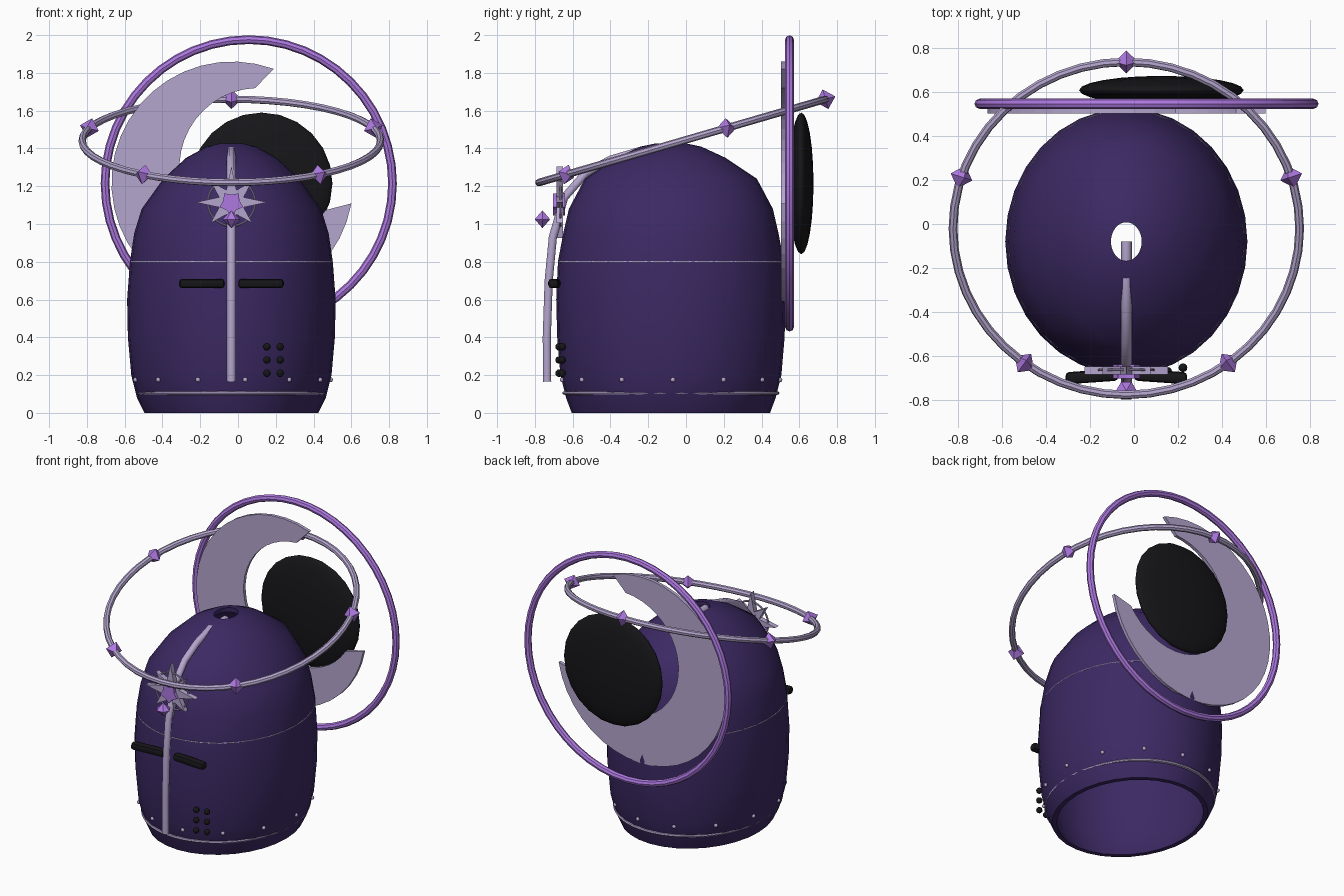
import bpy, bmesh
from math import sin, cos, pi, radians
from mathutils import Matrix

if "Cube" in bpy.data.objects:
    bpy.data.objects.remove(bpy.data.objects["Cube"])

CX, CY = -0.035, -0.08          # helmet axis


def material(name, rgb):
    m = bpy.data.materials.new(name)
    m.diffuse_color = (*rgb, 1)
    m.use_nodes = True
    m.node_tree.nodes["Principled BSDF"].inputs["Base Color"].default_value = m.diffuse_color
    return m


INDIGO = material("indigo", (0.045, 0.022, 0.125))
LILAC = material("lilac", (0.46, 0.38, 0.62))
VIOLET = material("violet", (0.42, 0.19, 0.75))
BLACK = material("black", (0.008, 0.008, 0.01))


def from_bmesh(name, bm, mat, smooth=None):
    bmesh.ops.recalc_face_normals(bm, faces=bm.faces)
    me = bpy.data.meshes.new(name)
    bm.to_mesh(me)
    bm.free()
    ob = bpy.data.objects.new(name, me)
    bpy.context.collection.objects.link(ob)
    me.materials.append(mat)
    if smooth:
        finish(ob, smooth)
    return ob


def finish(ob, angle):
    bpy.ops.object.select_all(action='DESELECT')
    ob.select_set(True)
    bpy.context.view_layer.objects.active = ob
    bpy.ops.object.shade_smooth_by_angle(angle=radians(angle))


def torus(name, loc, major, minor, mat, rot=(0, 0, 0), scale=(1, 1, 1), segs=48):
    bpy.ops.mesh.primitive_torus_add(location=loc, rotation=rot, major_radius=major,
                                     minor_radius=minor, major_segments=segs, minor_segments=8)
    ob = bpy.context.object
    ob.name, ob.scale = name, scale
    ob.data.materials.append(mat)
    finish(ob, 30)
    return ob


def ball(name, loc, size, mat, segs=12, rings=8):
    bm = bmesh.new()
    bmesh.ops.create_uvsphere(bm, u_segments=segs, v_segments=rings, radius=1)
    ob = from_bmesh(name, bm, mat, 60)
    ob.location, ob.scale = loc, size
    return ob


def gem(name, loc, r, rot=(0, 0, 0), segs=4):
    """Faceted double pyramid."""
    bm = bmesh.new()
    ring = [bm.verts.new((r * cos(2 * pi * i / segs), r * sin(2 * pi * i / segs), 0)) for i in range(segs)]
    for z in (-r, r):
        tip = bm.verts.new((0, 0, z))
        for i in range(segs):
            bm.faces.new((ring[i], ring[(i + 1) % segs], tip))
    ob = from_bmesh(name, bm, VIOLET)
    ob.location, ob.rotation_euler = loc, rot
    return ob


def plate(name, pts, y0, y1, mat):
    """Extrude an x-z outline along y."""
    bm = bmesh.new()
    f = bm.faces.new([bm.verts.new((x, y0, z)) for x, z in pts])
    ext = bmesh.ops.extrude_face_region(bm, geom=[f])
    bmesh.ops.translate(bm, vec=(0, y1 - y0, 0),
                        verts=[v for v in ext["geom"] if isinstance(v, bmesh.types.BMVert)])
    return from_bmesh(name, bm, mat)


def arc(cx, cz, r, a0, a1, n):
    return [(cx + r * cos(radians(a0 + (a1 - a0) * i / n)),
             cz + r * sin(radians(a0 + (a1 - a0) * i / n))) for i in range(n + 1)]


# Helmet shell: elliptical lathe with a hole in the crown and an open neck
outer = [(0.46, 0.525, 0), (0.5, 0.555, 0.08), (0.53, 0.585, 0.2), (0.548, 0.602, 0.4),
         (0.552, 0.607, 0.6), (0.537, 0.598, 0.8), (0.515, 0.57, 0.95), (0.475, 0.54, 1.08),
         (0.36, 0.455, 1.24), (0.24, 0.29, 1.35), (0.13, 0.16, 1.41), (0.07, 0.088, 1.425)]
inner = [(max(a - 0.03, 0.07), max(b - 0.03, 0.088), z - (0.03 if z > 1 else 0)) for a, b, z in outer]
bm = bmesh.new()
N = 32
rings = [[bm.verts.new((CX + a * sin(2 * pi * i / N), CY - b * cos(2 * pi * i / N), z))
          for i in range(N)] for a, b, z in outer + inner[::-1]]
for k, r0 in enumerate(rings):
    r1 = rings[(k + 1) % len(rings)]
    for i in range(N):
        j = (i + 1) % N
        bm.faces.new((r0[i], r0[j], r1[j], r1[i]))
from_bmesh("helmet_shell", bm, INDIGO, 40)

# Trim bands just breaking the shell surface
torus("brow_band", (CX, CY, 0.8), 1, 0.010, LILAC, scale=(0.532, 0.593, 0.5), segs=64)
torus("neck_band", (CX, CY, 0.105), 1, 0.025, LILAC, scale=(0.493, 0.561, 0.4), segs=64)

# Central ridge running up the face and into the crown hole
cu = bpy.data.curves.new("center_ridge", 'CURVE')
cu.dimensions = '3D'
path = [(-0.735, 0.165), (-0.737, 0.4), (-0.727, 0.7), (-0.705, 0.93), (-0.645, 1.14),
        (-0.53, 1.27), (-0.4, 1.34), (-0.25, 1.385), (-0.08, 1.385)]
sp = cu.splines.new('POLY')
sp.points.add(len(path) - 1)
for p, (y, z) in zip(sp.points, path):
    p.co = (CX, y, z, 1)
cu.bevel_depth, cu.bevel_resolution, cu.use_fill_caps = 0.025, 1, True
cu.materials.append(LILAC)
ridge = bpy.data.objects.new("center_ridge", cu)
bpy.context.collection.objects.link(ridge)

# Eye slits
for side, name in ((-1, "left"), (1, "right")):
    bm = bmesh.new()
    bmesh.ops.create_cube(bm, size=1, matrix=Matrix.Diagonal((0.24, 0.055, 0.05, 1)))
    bmesh.ops.bevel(bm, geom=bm.edges[:], offset=0.018, segments=2, affect='EDGES', profile=0.5)
    ob = from_bmesh("eye_slit_" + name, bm, BLACK, 40)
    ob.location = (CX + side * 0.157, -0.695, 0.685)
    ob.rotation_euler = (0, 0, -side * 0.07)

# Breathing holes on one cheek
for x, y in ((0.153, -0.672), (0.223, -0.655)):
    for z in (0.21, 0.28, 0.35):
        ball("breath_hole", (x, y, z), (0.02,) * 3, BLACK)

# Rivets around the lower edge
for i in range(13):
    a = radians(8) + 2 * pi * i / 13
    ball("rivet", (CX + 0.525 * sin(a), CY - 0.58 * cos(a), 0.175), (0.013,) * 3, LILAC, 8, 6)

# Star emblem on the brow
star = []
for i in range(16):
    r = 0.07 if i % 2 else (0.19 if i % 4 == 0 else 0.155)
    star.append((CX + r * cos(pi * i / 8), 1.115 + r * sin(pi * i / 8)))
plate("brow_star", star, -0.685, -0.65, LILAC)
torus("star_ring", (CX, -0.665, 1.115), 0.125, 0.006, LILAC, rot=(pi / 2, 0, 0), segs=32)
core = []
for i in range(10):
    r = 0.045 if i % 2 else 0.065
    a = pi / 2 + pi / 5 + pi * i / 5
    core.append((CX + r * cos(a), 1.11 + r * sin(a)))
plate("star_core", core, -0.705, -0.64, VIOLET)
gem("brow_gem", (CX, -0.76, 1.025), 0.047, segs=6)

# Tilted halo with five gems
tilt, HR = radians(16.2), 0.79
hc = (CX, -0.02, 1.44)
torus("halo_ring", hc, HR, 0.02, LILAC, rot=(tilt, 0, 0))
for i in range(5):
    a = pi / 2 + 2 * pi * i / 5
    u = HR * sin(a)
    gem("halo_gem", (hc[0] + HR * cos(a), hc[1] + u * cos(tilt), hc[2] + u * sin(tilt)),
        0.054, rot=(tilt, 0, a - pi / 2))

# Back disc: large ring, crescent moon and dark orb
torus("back_ring", (0.057, 0.548, 1.215), 0.761, 0.023, VIOLET, rot=(pi / 2, 0, 0))
moon = arc(-0.03, 1.22, 0.64, 70, 350, 32) + arc(0.11, 1.30, 0.42, 327.4, 92.6, 28)
plate("crescent", moon, 0.503, 0.525, LILAC)
orb = ball("dark_orb", (0.125, 0.61, 1.215), (0.375, 0.375, 0.065), BLACK, 24, 12)
orb.scale = (0.375, 0.065, 0.375)
